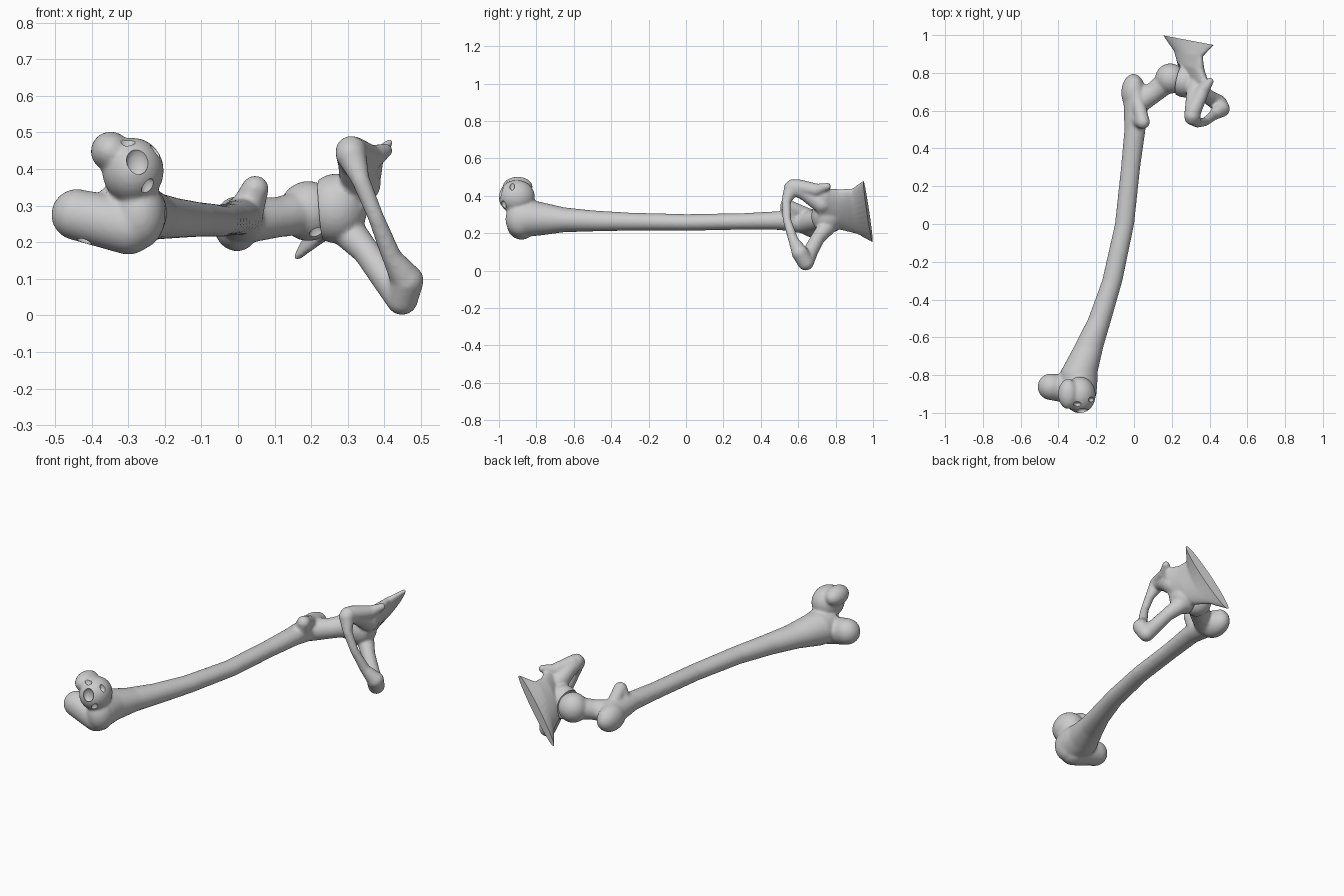
import bpy, bmesh, math
from mathutils import Vector, Matrix

if "Cube" in bpy.data.objects:
    bpy.data.objects.remove(bpy.data.objects["Cube"], do_unlink=True)

bone = bpy.data.materials.new("bone_grey")
bone.use_nodes = True
COLOUR = (0.6, 0.6, 0.6, 1)
bone.diffuse_color = COLOUR
bone.node_tree.nodes["Principled BSDF"].inputs["Base Color"].default_value = COLOUR


def ball(bm, centre, radii):
    m = Matrix.Translation(centre) @ Matrix.Diagonal((*radii, 1))
    bmesh.ops.create_icosphere(bm, subdivisions=4, radius=1, matrix=m)


def chain(bm, points):
    """Rounded limb through points of (x, y, z, radius)."""
    for x, y, z, r in points:
        ball(bm, (x, y, z), (r, r, r))
    for p, q in zip(points, points[1:]):
        a, b = Vector(p[:3]), Vector(q[:3])
        d = b - a
        m = Matrix.Translation((a + b) / 2) @ d.to_track_quat("Z", "Y").to_matrix().to_4x4()
        bmesh.ops.create_cone(bm, cap_ends=True, segments=32, radius1=p[3],
                              radius2=q[3], depth=d.length, matrix=m)


def loft(bm, stations, shear=0.0, sides=32):
    """Skin over upright ellipses: (x, y, z, half length, half width, tilt)."""
    rings = []
    for x, y, z, a, b, tilt in stations:
        c, s = math.cos(math.radians(tilt)), math.sin(math.radians(tilt))
        ring = []
        for i in range(sides):
            t = 2 * math.pi * i / sides
            u, v = a * math.cos(t), b * math.sin(t)
            dx = u * c - v * s
            ring.append(bm.verts.new((x + dx, y - shear * dx, z + u * s + v * c)))
        rings.append(ring)
    for r, q in zip(rings, rings[1:]):
        for i in range(sides):
            j = (i + 1) % sides
            bm.faces.new((r[i], r[j], q[j], q[i]))
    bm.faces.new(rings[0])
    bm.faces.new(rings[-1])


def make(name, bm):
    bmesh.ops.recalc_face_normals(bm, faces=bm.faces)
    mesh = bpy.data.meshes.new(name)
    bm.to_mesh(mesh)
    bm.free()
    ob = bpy.data.objects.new(name, mesh)
    bpy.context.collection.objects.link(ob)
    mesh.materials.append(bone)
    return ob


def select(ob):
    bpy.ops.object.select_all(action="DESELECT")
    ob.select_set(True)
    bpy.context.view_layer.objects.active = ob


def fuse(ob, cutter, voxel, rounds):
    """Melt the overlapping pieces into one skin, then carve the hollows."""
    rem = ob.modifiers.new("fuse", "REMESH")
    rem.mode = "VOXEL"
    rem.voxel_size = voxel
    smo = ob.modifiers.new("soften", "SMOOTH")
    smo.factor = 0.5
    smo.iterations = rounds
    cut = ob.modifiers.new("hollow", "BOOLEAN")
    cut.operation = "DIFFERENCE"
    cut.object = cutter
    cutter.hide_render = True
    select(ob)
    bpy.ops.object.convert(target="MESH")
    bpy.data.objects.remove(cutter, do_unlink=True)


# Thigh bone: shaft
bm = bmesh.new()
loft(bm, [(0.01, 0.66, 0.26, 0.066, 0.066, 0), (0.005, 0.5, 0.268, 0.056, 0.05, 0),
          (-0.018, 0.3, 0.263, 0.051, 0.044, 0), (-0.05, 0.0, 0.258, 0.051, 0.044, 0),
          (-0.115, -0.3, 0.262, 0.054, 0.048, 0), (-0.18, -0.5, 0.266, 0.062, 0.056, 0),
          (-0.24, -0.65, 0.272, 0.078, 0.066, 0), (-0.29, -0.78, 0.278, 0.098, 0.09, 0),
          (-0.295, -0.87, 0.28, 0.1, 0.1, 0)])
# Knee end: two knuckles and the front groove between them
chain(bm, [(-0.44, -0.862, 0.275, 0.07), (-0.3, -0.88, 0.243, 0.077)])
ball(bm, (-0.287, -0.905, 0.395), (0.084, 0.097, 0.09))
ball(bm, (-0.348, -0.9, 0.448), (0.054, 0.08, 0.054))
ball(bm, (-0.27, -0.885, 0.275), (0.072, 0.08, 0.095))
# Hip end: outer knob, crest, inner knob, neck and head
ball(bm, (-0.003, 0.695, 0.25), (0.064, 0.1, 0.075))
chain(bm, [(0.047, 0.54, 0.345, 0.037), (0.02, 0.65, 0.3, 0.035), (0.0, 0.74, 0.27, 0.045)])
chain(bm, [(0.02, 0.56, 0.28, 0.05), (0.047, 0.54, 0.345, 0.037)])
chain(bm, [(0.03, 0.65, 0.26, 0.062), (0.11, 0.7, 0.268, 0.055), (0.17, 0.75, 0.28, 0.06)])
ball(bm, (0.192, 0.77, 0.285), (0.08, 0.08, 0.082))
thigh = make("thigh_bone", bm)

# Worn pits on the joint surfaces
bm = bmesh.new()
for x, y, z, r in [(-0.275, -0.99, 0.42, 0.03), (-0.245, -0.975, 0.35, 0.02),
                   (-0.3, -0.955, 0.485, 0.022), (-0.222, -0.93, 0.455, 0.02),
                   (-0.42, -0.89, 0.205, 0.02), (0.215, 0.72, 0.222, 0.02)]:
    ball(bm, (x, y, z), (r, r * 0.7, r * 1.3))
fuse(thigh, make("pit_cutter", bm), 0.008, 6)

# Hip bone: flaring blade
bm = bmesh.new()
loft(bm, [(0.325, 0.71, 0.335, 0.08, 0.04, 60), (0.325, 0.76, 0.335, 0.12, 0.045, 60),
          (0.302, 0.83, 0.325, 0.122, 0.048, 62), (0.288, 0.9, 0.318, 0.138, 0.036, 60),
          (0.288, 0.975, 0.316, 0.215, 0.027, 51), (0.288, 1.04, 0.316, 0.27, 0.024, 50)],
     shear=0.19)
# Socket wall
ball(bm, (0.268, 0.755, 0.292), (0.085, 0.085, 0.095))
# Seat knob and upper edge with its spine
chain(bm, [(0.309, 0.575, 0.447, 0.043), (0.318, 0.64, 0.42, 0.046), (0.335, 0.73, 0.36, 0.055)])
chain(bm, [(0.315, 0.6, 0.447, 0.042), (0.362, 0.7, 0.43, 0.035), (0.402, 0.755, 0.45, 0.02)])
# Thin front strut, lower lobe and lower strut around the opening
chain(bm, [(0.309, 0.565, 0.44, 0.042), (0.335, 0.535, 0.37, 0.025), (0.376, 0.54, 0.27, 0.022),
           (0.42, 0.575, 0.16, 0.027), (0.462, 0.61, 0.095, 0.045), (0.448, 0.64, 0.045, 0.044),
           (0.405, 0.665, 0.1, 0.04), (0.35, 0.705, 0.175, 0.037), (0.3, 0.75, 0.23, 0.047)])
hip = make("hip_bone", bm)

# Socket hollow, leaving a slim gap round the head
bm = bmesh.new()
ball(bm, (0.192, 0.77, 0.285), (0.09, 0.09, 0.092))
fuse(hip, make("socket_cutter", bm), 0.0075, 4)

# Flat cut across the blade
bm = bmesh.new()
bm.from_mesh(hip.data)
bmesh.ops.bisect_plane(bm, geom=bm.verts[:] + bm.edges[:] + bm.faces[:],
                       plane_co=(0.288, 0.973, 0.316), plane_no=(0.19, 1, 0), clear_outer=True)
bmesh.ops.holes_fill(bm, edges=[e for e in bm.edges if e.is_boundary], sides=0)
bm.to_mesh(hip.data)
bm.free()

for ob in (thigh, hip):
    select(ob)
    bpy.ops.object.shade_smooth_by_angle(angle=math.radians(40))
